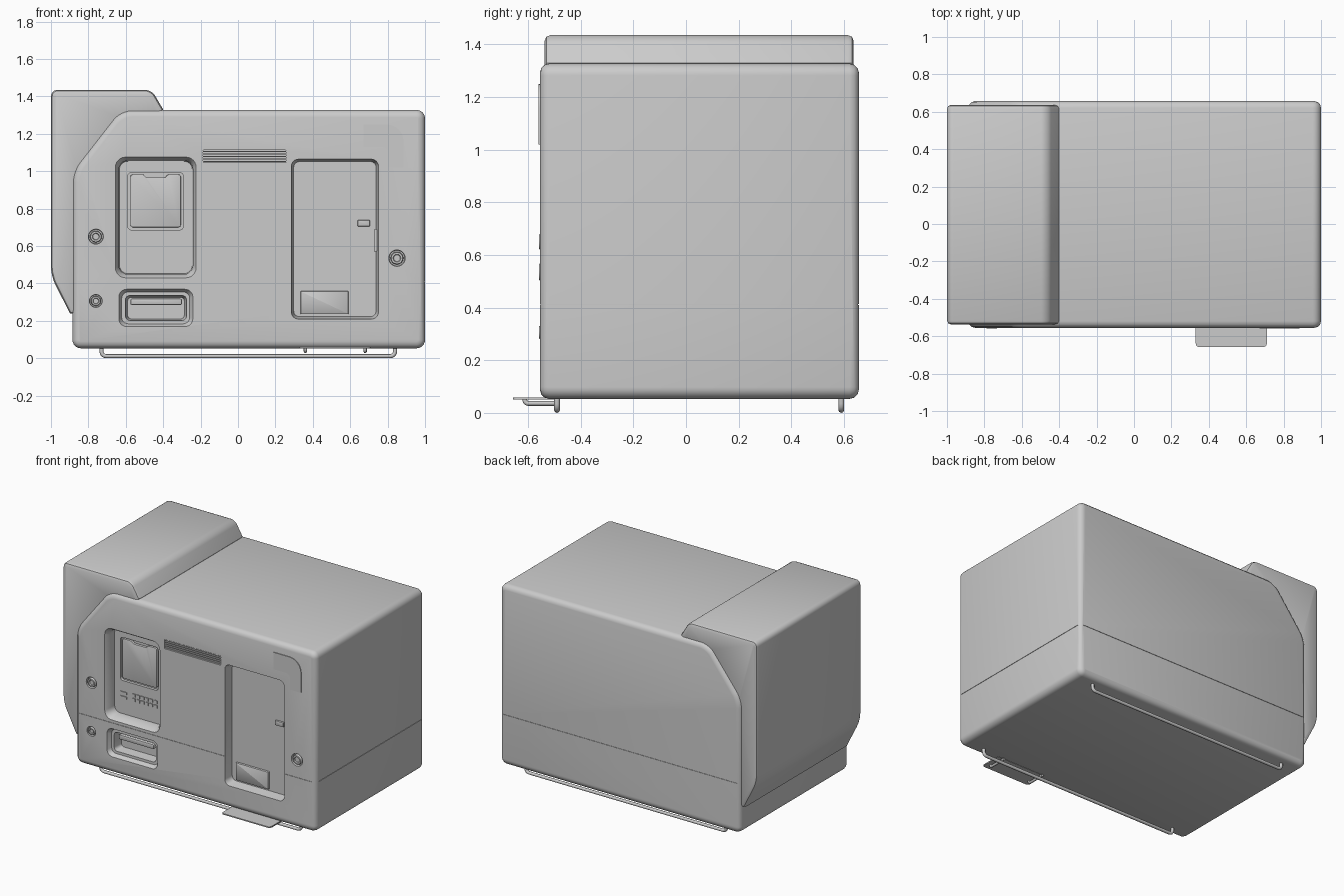
import bpy, bmesh, math
from mathutils import Vector

if "Cube" in bpy.data.objects:
    bpy.data.objects.remove(bpy.data.objects["Cube"])

FRONT, BACK = -0.555, 0.657


def fillet(points, dists, n=6, closed=True):
    """Round each corner of a 2D polyline by the given tangent distance."""
    out, count = [], len(points)
    if not isinstance(dists, (list, tuple)):
        dists = [dists] * count
    for i, (p, d) in enumerate(zip(points, dists)):
        p = Vector(p)
        if d == 0 or (not closed and i in (0, count - 1)):
            out.append(p)
            continue
        u = (Vector(points[i - 1]) - p).normalized() * d
        v = (Vector(points[(i + 1) % count]) - p).normalized() * d
        for k in range(n + 1):
            t = k / n
            s = 1 - t
            out.append(p + u * (s**3 + 3 * s * s * t * 0.45)
                       + v * (t**3 + 3 * s * t * t * 0.45))
    return out


def rrect(x0, x1, z0, z1, r):
    return fillet([(x0, z0), (x1, z0), (x1, z1), (x0, z1)], r)


def circle(x, z, r, n=32):
    return [Vector((x + r * math.cos(a), z + r * math.sin(a)))
            for a in (2 * math.pi * i / n for i in range(n))]


def smooth(ob, angle=40):
    bpy.ops.object.select_all(action='DESELECT')
    ob.select_set(True)
    bpy.context.view_layer.objects.active = ob
    bpy.ops.object.shade_smooth_by_angle(angle=math.radians(angle))


def loft(name, rings, bevel=0, segments=3):
    """Solid through (xz profile, y) rings; optional bevel on both end rims."""
    bm = bmesh.new()
    loops = [[bm.verts.new((p[0], y, p[1])) for p in prof] for prof, y in rings]
    n = len(loops[0])
    for a, b in zip(loops, loops[1:]):
        for i in range(n):
            j = (i + 1) % n
            bm.faces.new((a[i], a[j], b[j], b[i]))
    caps = [bm.faces.new(loops[0]), bm.faces.new(loops[-1])]
    bmesh.ops.recalc_face_normals(bm, faces=bm.faces)
    if bevel:
        bmesh.ops.bevel(bm, geom=[e for c in caps for e in c.edges], offset=bevel,
                        segments=segments, profile=0.5, affect='EDGES')
    me = bpy.data.meshes.new(name)
    bm.to_mesh(me)
    bm.free()
    ob = bpy.data.objects.new(name, me)
    bpy.context.collection.objects.link(ob)
    smooth(ob)
    return ob


def plate(name, prof, y0, y1, bevel=0):
    return loft(name, [(prof, y0), (prof, y1)], bevel, 2)


def cut(ob, rings):
    cutter = loft("cutter", rings)
    m = ob.modifiers.new("cut", 'BOOLEAN')
    m.operation, m.solver, m.object = 'DIFFERENCE', 'EXACT', cutter
    bpy.context.view_layer.objects.active = ob
    bpy.ops.object.modifier_apply(modifier=m.name)
    bpy.data.objects.remove(cutter)


def wire(name, points, r):
    cu = bpy.data.curves.new(name, 'CURVE')
    cu.dimensions, cu.bevel_depth, cu.bevel_resolution, cu.use_fill_caps = '3D', r, 2, True
    sp = cu.splines.new('POLY')
    sp.points.add(len(points) - 1)
    for q, p in zip(sp.points, points):
        q.co = (*p, 1)
    ob = bpy.data.objects.new(name, cu)
    bpy.context.collection.objects.link(ob)
    bpy.ops.object.select_all(action='DESELECT')
    ob.select_set(True)
    bpy.context.view_layer.objects.active = ob
    bpy.ops.object.convert(target='MESH')
    smooth(bpy.context.object, 50)


# Main housing with rounded front and back rims
body_prof = fillet([(-0.885, 0.053), (1, 0.053), (1, 1.327), (-0.63, 1.327), (-0.885, 1.0)],
                   [0.045, 0.045, 0.045, 0.06, 0.06])
body = loft("housing", [(body_prof, FRONT), (body_prof, BACK)], 0.036)

# Tall side hopper wrapped over the left shoulder
hop_prof = fillet([(-0.898, 0.238), (-0.85, 0.238), (-0.83, 0.95), (-0.6, 1.26), (-0.42, 1.28),
                   (-0.4, 1.33), (-0.462, 1.435), (-1, 1.435), (-1, 0.44)],
                  [0, 0, 0, 0, 0, 0, 0.035, 0.035, 0.05])
loft("side_hopper", [(hop_prof, -0.537), (hop_prof, 0.637)], 0.022, 2)

# Front recesses: control bay, drawer pull, dispensing bay
cut(body, [(rrect(-0.665, -0.215, 0.42, 1.085, 0.06), -0.57),
           (rrect(-0.637, -0.241, 0.449, 1.056, 0.045), -0.525),
           (rrect(-0.634, -0.244, 0.452, 1.053, 0.045), -0.475)])
cut(body, [(rrect(-0.589, -0.292, 0.686, 0.992, 0.02), -0.49),
           (rrect(-0.589, -0.292, 0.686, 0.992, 0.02), -0.455)])
cut(body, [(rrect(-0.645, -0.233, 0.162, 0.376, 0.045), -0.57),
           (rrect(-0.622, -0.258, 0.184, 0.354, 0.035), -0.525)])
cut(body, [(rrect(-0.605, -0.272, 0.2, 0.338, 0.025), -0.54),
           (rrect(-0.59, -0.287, 0.21, 0.325, 0.02), -0.46)])
cut(body, [(rrect(0.282, 0.754, 0.206, 1.067, 0.04), -0.57),
           (rrect(0.298, 0.738, 0.222, 1.051, 0.03), -0.49)])

# Vent slot, knob sockets, seam groove around the shell
cut(body, [(rrect(-0.186, 0.256, 1.045, 1.112, 0.004), -0.57),
           (rrect(-0.186, 0.256, 1.045, 1.112, 0.004), -0.525)])
knobs = [("upper_button", -0.76, 0.65, 0.042), ("lower_button", -0.76, 0.306, 0.036),
         ("door_lock", 0.85, 0.535, 0.046)]
for _, x, z, r in knobs:
    cut(body, [(circle(x, z, r), -0.57), (circle(x, z, r * 0.9), -0.535)])
for x0, x1, y0, y1 in ((-1.2, 1.2, -0.7, FRONT + 0.003), (-1.2, 1.2, BACK - 0.003, 0.7),
                       (0.997, 1.2, -0.6, 0.7), (-1.2, -0.882, -0.6, 0.7)):
    p = [(x0, 0.409), (x1, 0.409), (x1, 0.413), (x0, 0.413)]
    cut(body, [(p, y0), (p, y1)])
smooth(body)

# Screen with a notched top edge
plate("screen", fillet([(-0.575, 0.7), (-0.306, 0.7), (-0.306, 0.982), (-0.375, 0.982),
                        (-0.39, 0.966), (-0.49, 0.966), (-0.505, 0.982), (-0.575, 0.982)],
                       [0.012] * 3 + [0.004] * 4 + [0.012], 3), -0.472, -0.45, 0.004)

# Small keys under the screen
for col in range(6):
    for row in range(2):
        x, z = -0.495 + col * 0.034, 0.56 + row * 0.032
        plate("keypad_key", rrect(x, x + 0.026, z, z + 0.024, 0.003), -0.481, -0.47)
for row in range(2):
    z = 0.56 + row * 0.032
    plate("mode_key", rrect(-0.588, -0.535, z, z + 0.018, 0.003), -0.481, -0.47)

# Drawer pull lip
plate("drawer_pull", rrect(-0.575, -0.3, 0.285, 0.318, 0.008), -0.515, -0.45, 0.006)

# Dispensing bay fittings
plate("bay_label", rrect(0.335, 0.59, 0.235, 0.358, 0.003), -0.505, -0.48, 0.003)
plate("bay_latch", rrect(0.64, 0.705, 0.705, 0.738, 0.004), -0.503, -0.48, 0.003)
plate("bay_hinge", rrect(0.728, 0.742, 0.57, 0.69, 0.003), -0.52, -0.48)

# Vent slats
for i in range(5):
    z = 1.048 + i * 0.0133
    plate("vent_slat", [(-0.19, z), (0.26, z), (0.26, z + 0.007), (-0.19, z + 0.007)],
          -0.55, -0.52)

# Raised corner trim
plate("corner_trim", fillet([(0.67, 1.25), (0.885, 1.25), (0.885, 1.02), (0.8, 1.02),
                             (0.8, 1.13), (0.67, 1.13)],
                            [0, 0.09, 0, 0, 0.03, 0]), -0.56, -0.54)

# Buttons and lock, each a stepped disc
for name, x, z, r in knobs:
    loft(name, [(circle(x, z, r * 0.74), -0.53), (circle(x, z, r * 0.74), -0.552),
                (circle(x, z, r * 0.66), -0.558), (circle(x, z, r * 0.45), -0.558),
                (circle(x, z, r * 0.38), -0.55)])

# Wire feet, front and back
foot = fillet([(-0.73, 0.08), (-0.73, 0.011), (0.84, 0.011), (0.84, 0.08)], 0.025, 4, False)
for y in (-0.49, 0.59):
    wire("wire_foot", [(p.x, y, p.y) for p in foot], 0.011)

# Fold-out tray with hooked supports
hook = fillet([(-0.48, 0.036), (-0.612, 0.036), (-0.612, 0.054)], 0.012, 4, False)
for x in (0.36, 0.68):
    wire("tray_support", [(x, p.x, p.y) for p in hook], 0.009)
tray = plate("tray", fillet([(0.33, -0.657), (0.71, -0.657), (0.71, -0.5), (0.33, -0.5)],
                            [0.018, 0.018, 0, 0]), -0.004, 0.004)
for v in tray.data.vertices:
    v.co = (v.co.x, v.co.z, 0.055 - v.co.y)
tray.data.flip_normals()
